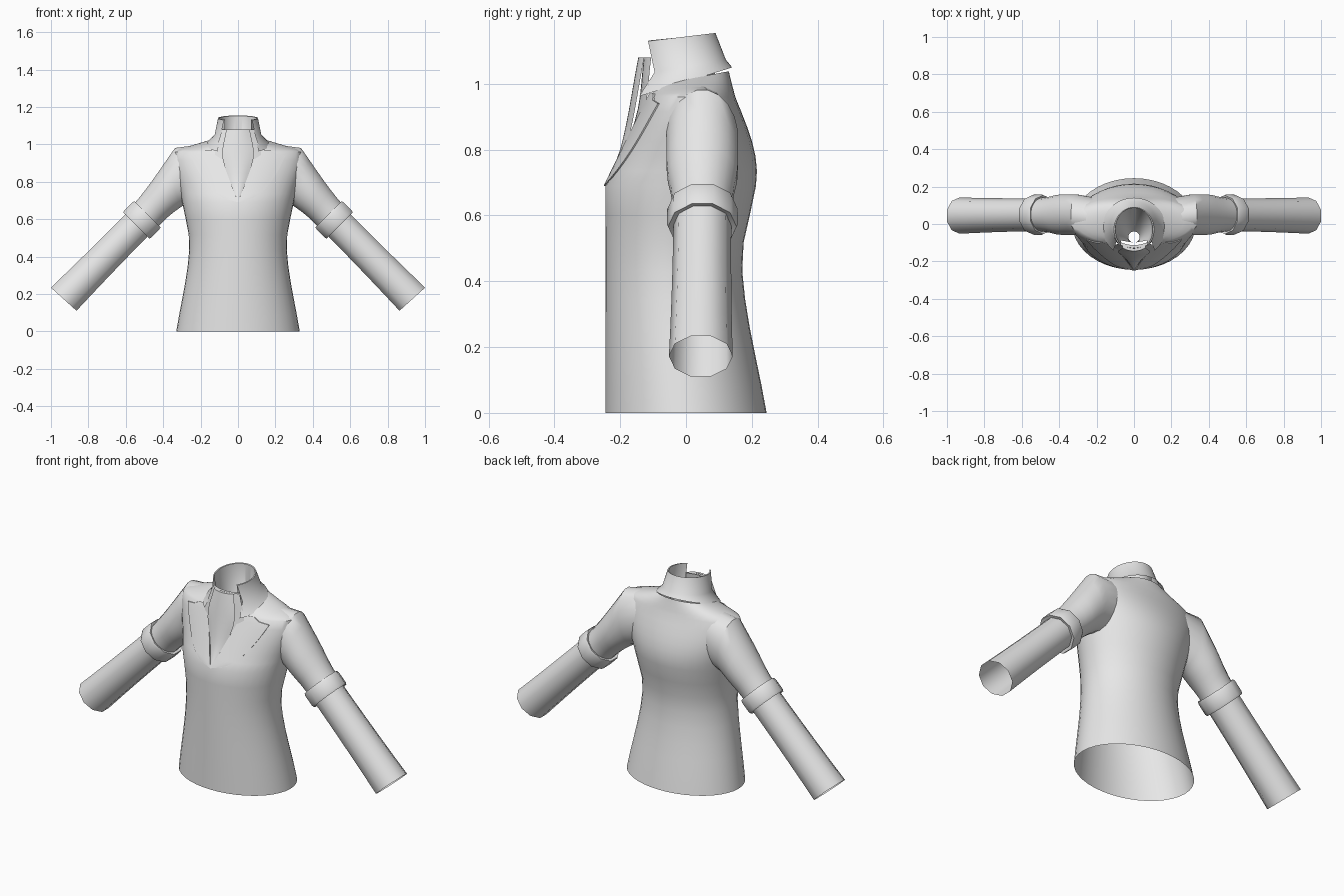
import bpy, bmesh
from math import sin, cos, asin, pi, sqrt, radians
from mathutils import Vector

if "Cube" in bpy.data.objects:
    bpy.data.objects.remove(bpy.data.objects["Cube"], do_unlink=True)

grey = 0.8
cloth = bpy.data.materials.new("light_grey_cloth")
cloth.use_nodes = True
cloth.diffuse_color = (grey, grey, grey, 1)
shader = cloth.node_tree.nodes["Principled BSDF"]
shader.inputs["Base Color"].default_value = (grey, grey, grey, 1)

VEE = 0.69       # height of the bottom of the neckline
SHOULDER = 0.96  # height where the shoulders start to turn inwards
NECK = 1.015     # height of the top of the jacket body


def curve(keys, at):
    """Smooth value through a few (position, value) keys, held at both ends."""
    last = len(keys) - 1
    at = min(max(at, keys[0][0]), keys[last][0])

    def slope(i):
        before, after = keys[max(i - 1, 0)], keys[min(i + 1, last)]
        return (after[1] - before[1]) / (after[0] - before[0])

    i = max(k for k in range(last) if keys[k][0] <= at)
    (start, a), (end, b) = keys[i], keys[i + 1]
    span = end - start
    t = (at - start) / span
    ease = t * t * (3 - 2 * t)
    bend = slope(i) * (1 - t) - slope(i + 1) * t
    return a + (b - a) * ease + span * t * (1 - t) * bend


def steps(start, end, count):
    """Evenly spaced values, both ends included."""
    return [start + (end - start) * i / count for i in range(count + 1)]


def loft(name, rows, closed=False, mirror=False):
    """Skin a list of equal-length point rows."""
    bm = bmesh.new()
    grid = [[bm.verts.new(point) for point in row] for row in rows]
    count = len(rows[0])
    for lower, upper in zip(grid, grid[1:]):
        for i in range(count if closed else count - 1):
            j = (i + 1) % count
            bm.faces.new((lower[i], lower[j], upper[j], upper[i]))
    bmesh.ops.remove_doubles(bm, verts=bm.verts, dist=0.0005)
    bmesh.ops.recalc_face_normals(bm, faces=bm.faces)
    mesh = bpy.data.meshes.new(name)
    bm.to_mesh(mesh)
    bm.free()
    mesh.materials.append(cloth)
    mesh.shade_smooth()
    mesh.set_sharp_from_angle(angle=radians(40))
    obj = bpy.data.objects.new(name, mesh)
    bpy.context.collection.objects.link(obj)
    if mirror:
        obj.modifiers.new("mirror", "MIRROR")


def open_ring(z, width, depth, centre, gap, tilt):
    """Oval around the body, split at the front by a gap of that half-width."""
    first = asin(gap / width)
    return [(width * sin(a), centre - depth * cos(a), z - tilt * depth * cos(a))
            for a in steps(first, 2 * pi - first, 40)]


# Jacket body: outline rules by height
def half_width(z):
    return curve([(0, 0.33), (0.45, 0.26), (0.7, 0.3), (SHOULDER, 0.34), (1, 0.22), (NECK, 0.16)], z)


def front(z):
    return min(0.47 * max(0, z - VEE) - 0.245, -0.11)


def back(z):
    return curve([(0, 0.245), (0.45, 0.17), (0.75, 0.215), (NECK, 0.13)], z)


def gap(z):
    return curve([(VEE, 0), (0.93, 0.09), (1, 0.11)], z)


def body_ring(z):
    depth, centre = (back(z) - front(z)) / 2, (back(z) + front(z)) / 2
    return open_ring(z, half_width(z), depth, centre, gap(z), 3.5 * max(0, z - SHOULDER))


levels = steps(0, VEE, 8) + steps(VEE, SHOULDER, 6)[1:] + steps(SHOULDER, NECK, 4)[1:]
loft("jacket_body", [body_ring(z) for z in levels])


# Lapel lying on the chest, with a notch near the top
def lapel_row(z, outer):
    def chest(x, lift):
        bulge = sqrt(max(0, 1 - (x / half_width(z)) ** 2))
        middle, depth = (back(z) + front(z)) / 2, (back(z) - front(z)) / 2
        return (x, middle - depth * bulge - lift, z)

    inner = gap(z)
    top = [chest(x, 0.005) for x in steps(inner, max(inner, outer), 6)]
    return [chest(inner, 0)] + top + [chest(max(inner, outer), 0)]


lapel = [lapel_row(VEE + t / 4, 0.255 * t ** 0.45) for t in steps(0, 1, 10)]
lapel += [lapel_row(0.95, 0.2), lapel_row(0.97, 0.17)]
loft("lapel", lapel, mirror=True)

# Collar: flared fall, stand, rim and funnel lining as height, half-width, centre, gap
collar = [(1, 0.17, -0.02, 0.11), (1.05, 0.125, -0.01, 0.095), (1.14, 0.107, -0.03, 0.075),
          (1.14, 0.1, -0.03, 0.07), (1, 0.09, -0.02, 0.07)]
rings = [open_ring(z, w, 0.05 + 0.65 * w, centre, opening, 3 * w - 0.2)
         for z, w, centre, opening in collar]
rings.append(open_ring(0.85, 0.03, 0.03, -0.07, 0, 0))
loft("collar", rings)


# Curved panels filling the neckline, each with a small folded top
def panel(name, depth_keys, width_keys, bow):
    rows = []
    top = depth_keys[-1][0]
    for z in steps(VEE, top, 10):
        w, y = curve(width_keys, z), curve(depth_keys, z)
        rows.append([(w * t, y + bow * t * t * min(1, w * 16), z) for t in steps(-1, 1, 8)])
    rows.append([(x, y + 0.015, z) for x, y, z in rows[-1]])
    loft(name, rows)


panel("shirt_front", [(VEE, -0.235), (0.9, -0.152), (1.08, -0.128)],
      [(VEE, 0.02), (0.9, 0.125), (1.08, 0.085)], 0.022)
panel("neck_panel", [(VEE, -0.25), (0.8, -0.2), (1.08, -0.145)],
      [(VEE, 0), (0.93, 0.083), (1.08, 0.062)], 0.018)


# Sleeves: round sections (position along the arm, radius, lean in degrees)
def section(centre, radius, lean, sides):
    across = Vector((cos(radians(lean)), 0, sin(radians(lean)))) * radius
    side = Vector((0, min(radius, 0.11), 0))
    angles = [2 * pi * (i + 0.5) / sides for i in range(sides)]
    return [Vector(centre) + across * cos(a) + side * sin(a) for a in angles]


def tube(start, end, sections, sides):
    return [section(Vector(start).lerp(Vector(end), t), radius, lean, sides)
            for t, radius, lean in sections]


shoulder, elbow, cuff = (0.31, 0.05, 0.83), (0.51, 0.05, 0.6), (0.932, 0.045, 0.172)

# Upper sleeve begins inside the body so that the shoulder is closed
upper = tube(shoulder, elbow,
             [(t, 0.09 + 0.065 * (1 - t) ** 2, 80 - 32 * t) for t in steps(0, 1, 6)], 20)
root = section((0.2, 0.03, 0.85), 0.15, 90, 20)
loft("upper_sleeve", [root] + upper, closed=True, mirror=True)

lower = [(t, 0.088 + 0.009 * t * t, 42) for t in steps(0, 1, 5)]
loft("lower_sleeve", tube(elbow, cuff, lower, 10), closed=True, mirror=True)

# Rolled band around the elbow, with softened rims
band = [(-0.05, 0.085), (-0.06, 0.104), (-0.04, 0.108), (0.06, 0.108), (0.08, 0.104), (0.07, 0.085)]
loft("sleeve_band", tube(elbow, cuff, [(t, radius, 45) for t, radius in band], 10),
     closed=True, mirror=True)
